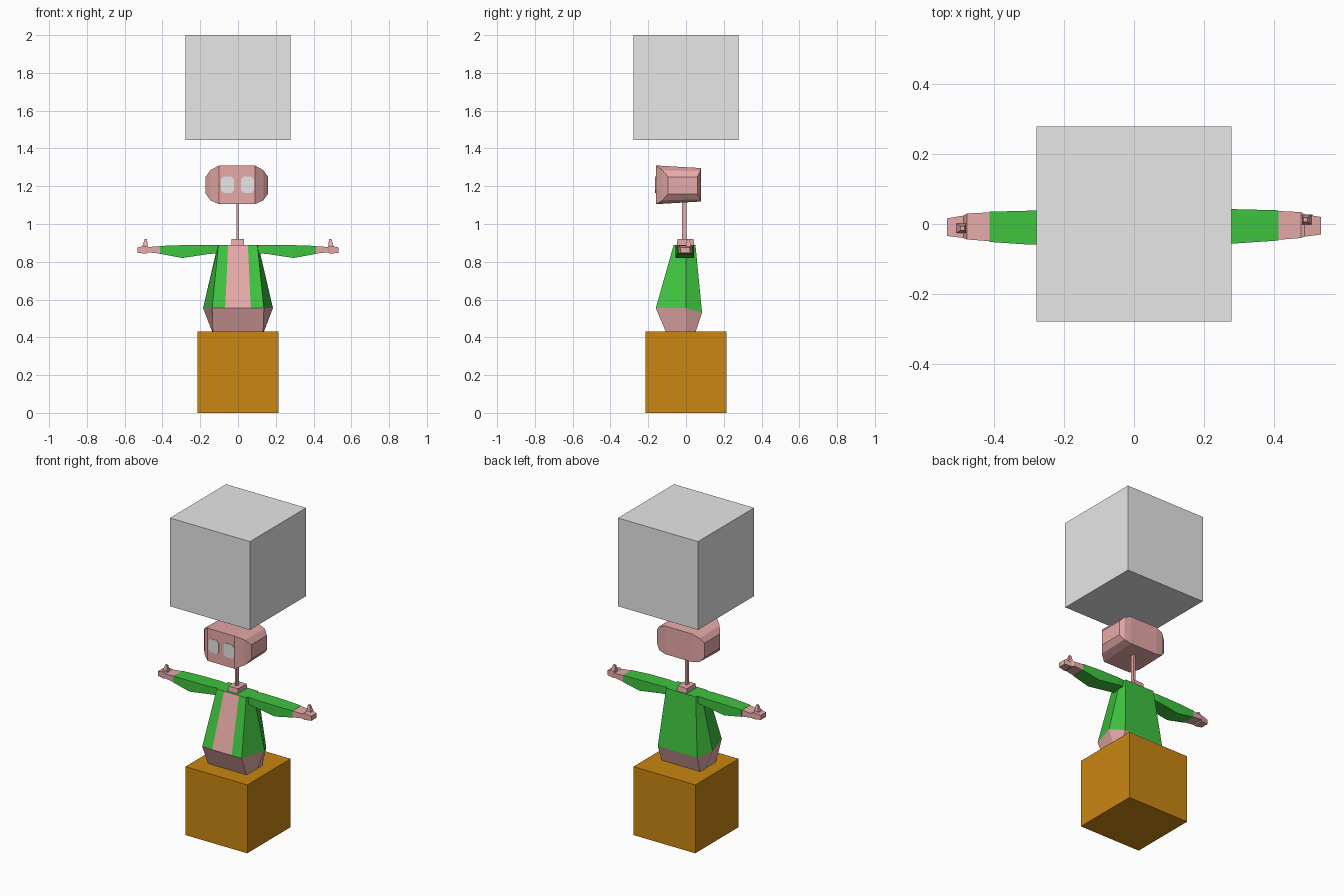
import bpy, bmesh
from mathutils import Vector

cube = bpy.data.objects.get("Cube")
if cube:
    bpy.data.objects.remove(cube, do_unlink=True)


def material(name, rgb):
    m = bpy.data.materials.new(name)
    m.use_nodes = True
    col = (*rgb, 1)
    m.diffuse_color = col
    m.node_tree.nodes["Principled BSDF"].inputs["Base Color"].default_value = col
    return m


SKIN = material("pink skin", (0.85, 0.43, 0.42))
GREEN = material("green cloth", (0.05, 0.55, 0.05))
ORANGE = material("orange brown", (0.587, 0.237, 0.006))
GREY = material("light grey", (0.8, 0.8, 0.8))


def loft(name, rings, mats, rule=None):
    """Skin a list of closed rings; rule(centre, normal) picks the material slot."""
    bm = bmesh.new()
    loops = [[bm.verts.new(p) for p in ring] for ring in rings]
    n = len(loops[0])
    for a, b in zip(loops, loops[1:]):
        for i in range(n):
            j = (i + 1) % n
            bm.faces.new((a[i], a[j], b[j], b[i]))
    bm.faces.new(loops[0][::-1])
    bm.faces.new(loops[-1])
    bmesh.ops.recalc_face_normals(bm, faces=bm.faces)
    bm.normal_update()
    if rule:
        for f in bm.faces:
            f.material_index = rule(f.calc_center_median(), f.normal)
    mesh = bpy.data.meshes.new(name)
    bm.to_mesh(mesh)
    bm.free()
    for m in mats:
        mesh.materials.append(m)
    obj = bpy.data.objects.new(name, mesh)
    bpy.context.collection.objects.link(obj)
    return obj


def rect_z(x0, x1, y0, y1, z):
    return [(x0, y0, z), (x1, y0, z), (x1, y1, z), (x0, y1, z)]


def rect_x(x, y0, y1, z0, z1, slope=0):
    """Section across x; slope narrows the height at the back."""
    return [(x, y0, z0), (x, y1, z0 + slope), (x, y1, z1 - slope), (x, y0, z1)]


def box(name, x0, x1, y0, y1, z0, z1, mat):
    return loft(name, [rect_z(x0, x1, y0, y1, z) for z in (z0, z1)], [mat])


# Floating cube and pedestal
box("floating_cube", -0.278, 0.278, -0.278, 0.278, 1.445, 2.0, GREY)
box("pedestal_cube", -0.215, 0.215, -0.215, 0.215, 0, 0.43, ORANGE)


# Torso: bare hips, green coat with an open front strip
def torso_ring(front_w, side_w, strip, front, back, z, drop=0):
    return [(-side_w, 0, z), (-front_w, front, z), (-strip, front, z),
            (strip, front, z), (front_w, front, z), (side_w, 0, z),
            (front_w, back, z - drop), (-front_w, back, z - drop)]


def coat_rule(c, n):
    if c.z < 0.58 or (n.y < -0.5 and abs(c.x) < 0.04):
        return 0
    return 1


loft("torso", [torso_ring(0.133, 0.135, 0.07, -0.105, 0.05, 0.425),
               torso_ring(0.137, 0.185, 0.068, -0.16, 0.085, 0.555, 0.025),
               torso_ring(0.103, 0.107, 0.052, -0.065, 0.05, 0.89)],
     [SKIN, GREEN], coat_rule)

# Neck stump, stalk and head
loft("neck_stump", [rect_z(-0.035, 0.032, -0.05, 0.045, 0.88),
                    rect_z(-0.035, 0.032, -0.045, 0.04, 0.92)], [SKIN])
box("neck_stalk", -0.008, 0.004, -0.02, 0.002, 0.89, 1.13, SKIN)

half = [(0.165, -0.095, 0.06, 1.16, 1.25, 0.0),
        (0.14, -0.125, 0.075, 1.125, 1.285, 0.006),
        (0.095, -0.16, 0.08, 1.105, 1.31, 0.014)]
sections = [(-x, *r) for x, *r in half] + half[::-1]
head = loft("head", [rect_x(*s) for s in sections], [SKIN])
head.location.x = -0.006

# Eyes: thin eight-sided plates
for side, cx in (("right", -0.056), ("left", 0.05)):
    w, h, c = 0.035, 0.043, 0.014
    outline = [(-w + c, -h), (w - c, -h), (w, -h + c), (w, h - c),
               (w - c, h), (-w + c, h), (-w, h - c), (-w, -h + c)]
    loft(side + "_eye", [[(cx + x, y, 1.208 + z) for x, z in outline]
                         for y in (-0.157, -0.163)], [GREY])

# Arms: green sleeves, bare hands and upright thumbs
for side, s, shift in (("left", 1, 0), ("right", -1, -0.004)):
    sleeve = [(0.08, -0.045, 0.035, 0.845, 0.89),
              (0.15, -0.055, 0.042, 0.842, 0.89),
              (0.295, -0.055, 0.042, 0.82, 0.888),
              (0.412, -0.047, 0.039, 0.842, 0.884)]
    hand = [(0.41, -0.045, 0.037, 0.843, 0.883),
            (0.475, -0.04, 0.034, 0.85, 0.878),
            (0.485, -0.036, 0.028, 0.843, 0.885),
            (0.532, -0.03, 0.02, 0.847, 0.876)]
    for part, data, mat in (("sleeve", sleeve, GREEN), ("hand", hand, SKIN)):
        loft(f"{side}_{part}", [rect_x(s * x, y0 + shift, y1 + shift, z0, z1)
                                for x, y0, y1, z0, z1 in data], [mat])
    ty = s * 0.012
    thumb = [(0.493, 0.015, 0.87), (0.491, 0.013, 0.89), (0.488, 0.006, 0.92)]
    loft(side + "_thumb", [rect_z(s * x - r, s * x + r, ty - r, ty + r, z)
                           for x, r, z in thumb], [SKIN])
